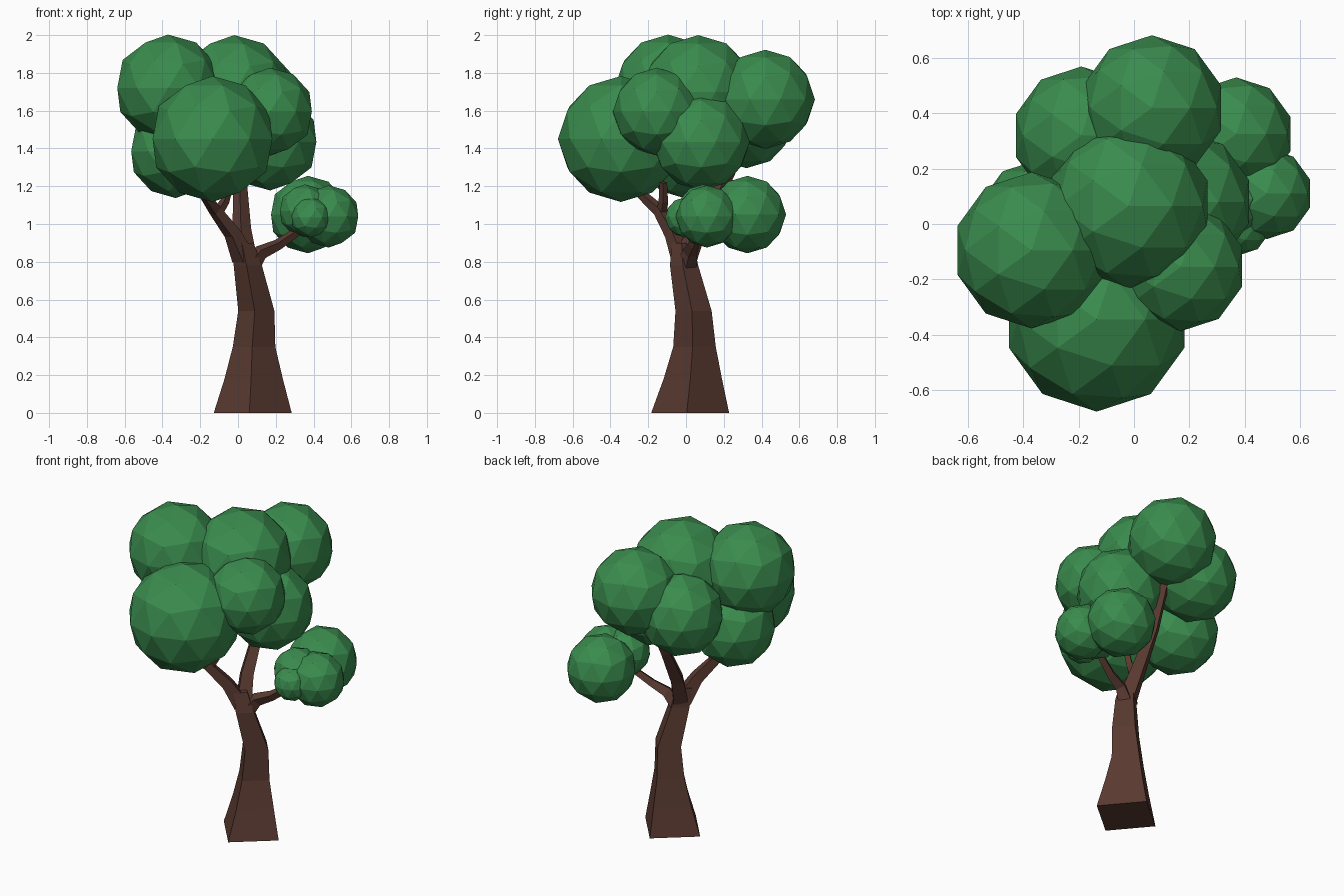
import bpy, bmesh, math
from mathutils import Vector, Matrix

if "Cube" in bpy.data.objects:
    bpy.data.objects.remove(bpy.data.objects["Cube"])


def material(name, rgb):
    m = bpy.data.materials.new(name)
    m.diffuse_color = (*rgb, 1)
    m.use_nodes = True
    m.node_tree.nodes["Principled BSDF"].inputs["Base Color"].default_value = m.diffuse_color
    return m


BARK = material("bark", (0.10, 0.042, 0.03))
LEAF = material("leaf", (0.042, 0.26, 0.075))


def add_object(name, bm, mat):
    bmesh.ops.recalc_face_normals(bm, faces=bm.faces)
    me = bpy.data.meshes.new(name)
    bm.to_mesh(me)
    bm.free()
    me.materials.append(mat)
    ob = bpy.data.objects.new(name, me)
    bpy.context.collection.objects.link(ob)
    return ob


def limb(name, path, flat=False):
    """Four-sided tapering limb through (x, y, z, radius) points."""
    bm = bmesh.new()
    pts = [Vector(p[:3]) for p in path]
    rings = []
    for i, p in enumerate(path):
        t = pts[min(i + 1, len(pts) - 1)] - pts[max(i - 1, 0)]
        q = Vector((0, 0, 1)).rotation_difference(Vector((0, 0, 1)) if flat else t)
        ring = []
        for k in range(4):
            a = math.radians(-5 + 90 * k)
            ring.append(bm.verts.new(
                pts[i] + q @ Vector((math.cos(a), math.sin(a), 0)) * p[3]))
        rings.append(ring)
    for lo, hi in zip(rings, rings[1:]):
        for k in range(4):
            n = (k + 1) % 4
            bm.faces.new((lo[k], lo[n], hi[n], hi[k]))
    bm.faces.new(rings[0][::-1])
    bm.faces.new(rings[-1])
    return add_object(name, bm, BARK)


def leaf_ball(name, x, y, z, r):
    bm = bmesh.new()
    bmesh.ops.create_icosphere(bm, subdivisions=2, radius=r * 1.01,
                               matrix=Matrix.Translation((x, y, z)))
    return add_object(name, bm, LEAF)


# Trunk, flared at the base and leaning
limb("trunk", [(0.078, 0.022, 0, 0.207), (0.083, 0.036, 0.18, 0.155),
               (0.085, 0.045, 0.35, 0.113), (0.097, 0.04, 0.54, 0.096),
               (0.052, -0.01, 0.78, 0.075), (0.025, -0.018, 0.90, 0.058)], flat=True)

# Branches
limb("left_branch", [(0.03, -0.015, 0.82, 0.065), (-0.03, -0.07, 0.95, 0.045),
                     (-0.12, -0.14, 1.07, 0.035), (-0.19, -0.25, 1.17, 0.025)])
limb("left_twig", [(-0.115, -0.13, 1.05, 0.03), (-0.07, -0.12, 1.12, 0.025),
                   (-0.04, -0.12, 1.22, 0.02)])
limb("back_branch", [(0.04, 0.0, 0.82, 0.06), (0.02, 0.06, 0.97, 0.05),
                     (0.012, 0.19, 1.2, 0.037), (0.03, 0.34, 1.5, 0.025)])
limb("right_branch", [(0.06, 0.0, 0.77, 0.055), (0.12, 0.02, 0.85, 0.04),
                      (0.21, 0.04, 0.89, 0.03), (0.30, 0.07, 0.95, 0.025),
                      (0.37, 0.1, 1.0, 0.018)])

# Main crown
crown = [(-0.135, -0.345, 1.45, 0.33), (-0.37, -0.095, 1.72, 0.28),
         (-0.02, 0.065, 1.70, 0.297), (0.065, 0.42, 1.66, 0.26),
         (0.17, -0.155, 1.595, 0.23), (0.17, 0.08, 1.435, 0.255),
         (-0.19, 0.32, 1.545, 0.247), (-0.33, -0.01, 1.385, 0.245)]
for i, b in enumerate(crown):
    leaf_ball(f"crown_leaves_{i + 1}", *b)

# Small cluster on the right branch
cluster = [(0.37, 0.325, 1.05, 0.203), (0.48, 0.11, 1.04, 0.163),
           (0.385, -0.005, 1.035, 0.105), (0.355, 0.09, 1.07, 0.138)]
for i, b in enumerate(cluster):
    leaf_ball(f"cluster_leaves_{i + 1}", *b)
